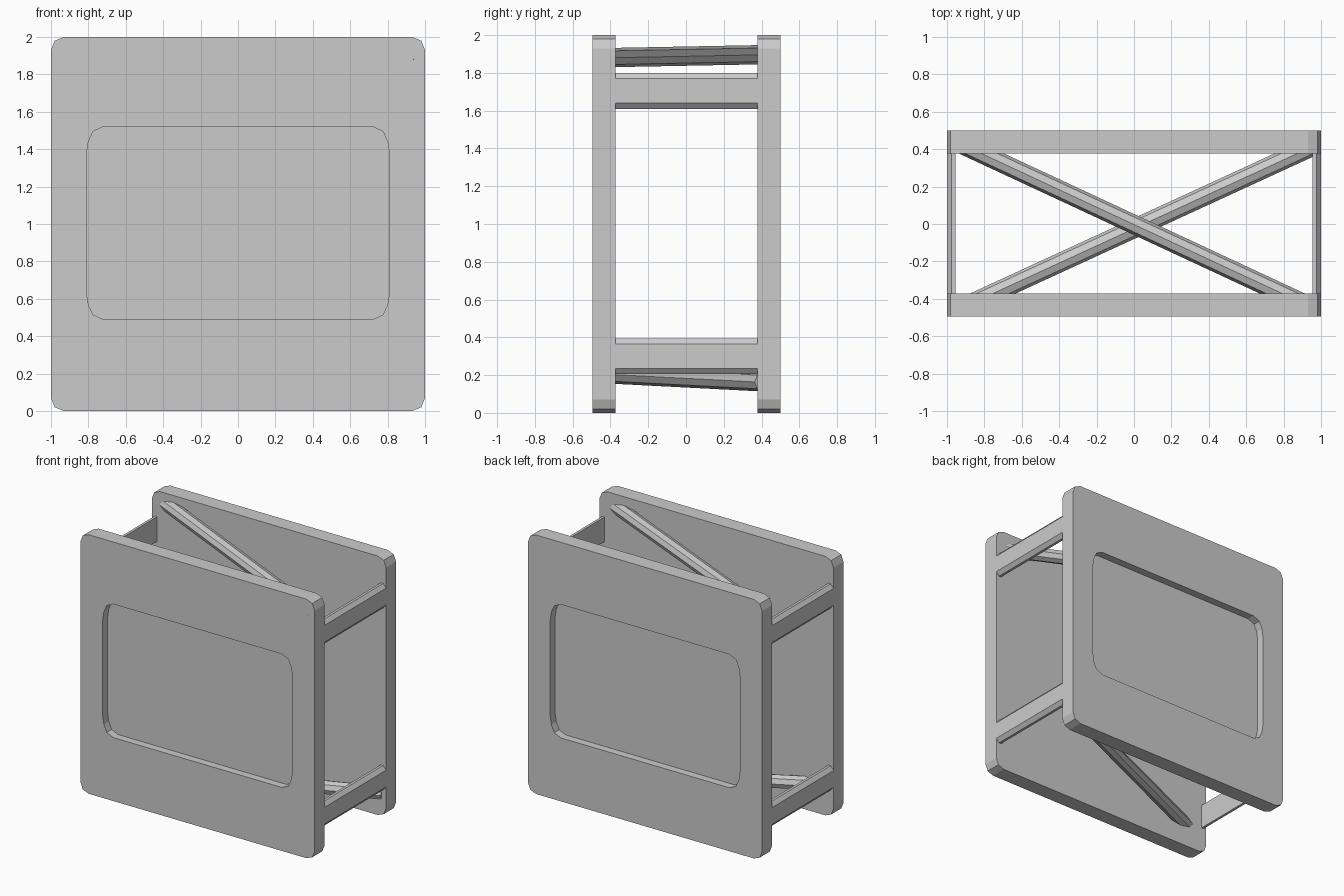
import bpy, bmesh
from mathutils import Vector

if "Cube" in bpy.data.objects:
    bpy.data.objects.remove(bpy.data.objects["Cube"])


def add_mesh(name, verts, faces):
    mesh = bpy.data.meshes.new(name)
    mesh.from_pydata(verts, [], faces)
    bm = bmesh.new()
    bm.from_mesh(mesh)
    bmesh.ops.recalc_face_normals(bm, faces=bm.faces)
    bm.to_mesh(mesh)
    bm.free()
    ob = bpy.data.objects.new(name, mesh)
    bpy.context.collection.objects.link(ob)
    return ob


def mirrored(corner):
    """Closed outline from the points of its upper right corner."""
    back = corner[::-1]
    return (corner + [(-x, z) for x, z in back]
            + [(-x, -z) for x, z in corner] + [(x, -z) for x, z in back])


def skin(name, rings):
    """Join matching rings with quads and cap both ends."""
    n = len(rings[0])
    faces = [tuple(range(n)), tuple(range((len(rings) - 1) * n, len(rings) * n))]
    for r in range(len(rings) - 1):
        for i in range(n):
            j = (i + 1) % n
            faces.append((r * n + i, r * n + j, (r + 1) * n + j, (r + 1) * n + i))
    return add_mesh(name, [v for ring in rings for v in ring], faces)


# Panels with clipped corners and a shallow recess in the outer face
outer = mirrored([(1, 0.8), (1, 0.93), (0.98, 0.98), (0.93, 1)])
recess = mirrored([(0.81, 0.37), (0.80, 0.435), (0.775, 0.49), (0.72, 0.515)])


def ring(outline, y, z):
    return [(px, y, pz + z) for px, pz in outline]


for name, inside, outside, floor in (("front_panel", -0.372, -0.494, -0.434),
                                     ("back_panel", 0.378, 0.5, 0.44)):
    skin(name, [ring(outer, inside, 1), ring(outer, outside, 1),
                ring(recess, outside, 1.005), ring(recess, floor, 1.005)])

# Side rails, flush with the panel edges, with chamfered edges
rail = [(0.955, -0.095), (0.975, -0.095), (1, -0.065),
        (1, 0.065), (0.975, 0.095), (0.955, 0.095)]
for side, s in (("left", -1), ("right", 1)):
    for level, z in (("lower", 0.30), ("upper", 1.705)):
        prof = [(s * x, dz) for x, dz in rail]
        skin(f"{side}_{level}_rail", [ring(prof, -0.375, z), ring(prof, 0.38, z)])


# Eight-sided diagonal braces let into the panels
def brace(name, a, b):
    a, b = Vector(a), Vector(b)
    bpy.ops.mesh.primitive_cylinder_add(vertices=8, radius=0.051,
                                        depth=(b - a).length, location=(a + b) / 2)
    ob = bpy.context.object
    ob.name = name
    ob.rotation_euler = (b - a).to_track_quat('Z', 'Y').to_euler()


brace("upper_brace", (0.961, -0.45, 1.88), (-0.93, 0.43, 1.897))
brace("lower_brace", (-0.86, -0.42, 0.207), (0.945, 0.41, 0.164))
